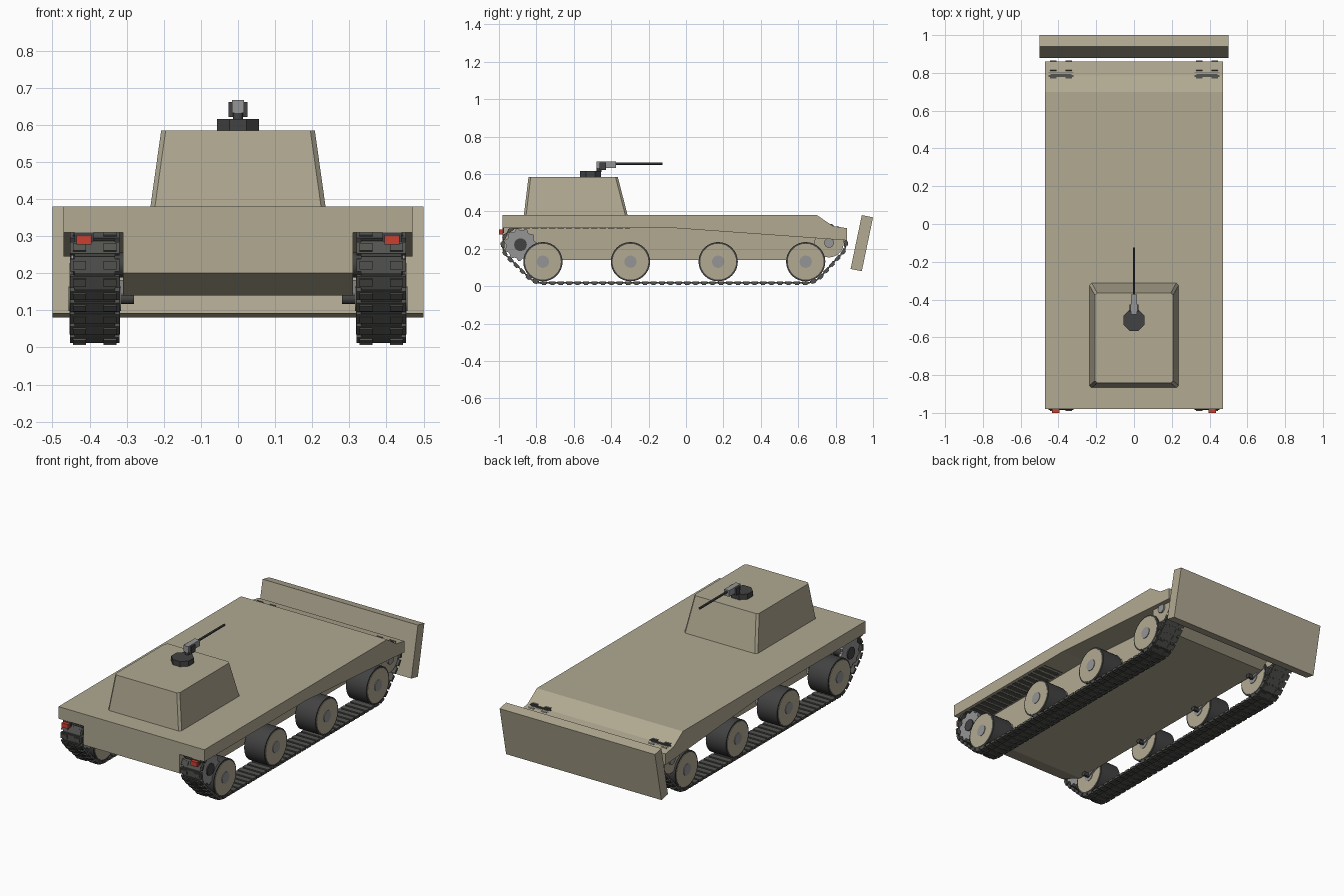
import bpy, bmesh, math
from mathutils import Matrix, Vector

if "Cube" in bpy.data.objects:
    bpy.data.objects.remove(bpy.data.objects["Cube"])


def mat(name, r, g, b):
    m = bpy.data.materials.new(name)
    m.diffuse_color = (r, g, b, 1)
    m.use_nodes = True
    m.node_tree.nodes["Principled BSDF"].inputs["Base Color"].default_value = m.diffuse_color
    return m


TAN = mat("tan_paint", 0.44, 0.40, 0.29)
DARK = mat("dark_metal", 0.055, 0.055, 0.055)
STEEL = mat("steel", 0.30, 0.30, 0.30)
RUBBER = mat("track_metal", 0.085, 0.085, 0.08)
RED = mat("lamp_red", 0.60, 0.05, 0.03)


def finish(bm, name, material, smooth=False):
    bmesh.ops.recalc_face_normals(bm, faces=bm.faces)
    me = bpy.data.meshes.new(name)
    bm.to_mesh(me)
    bm.free()
    me.materials.append(material)
    ob = bpy.data.objects.new(name, me)
    bpy.context.collection.objects.link(ob)
    if smooth:
        bpy.ops.object.select_all(action='DESELECT')
        bpy.context.view_layer.objects.active = ob
        ob.select_set(True)
        bpy.ops.object.shade_smooth_by_angle(angle=math.radians(30))
    return ob


def extrude_x(name, profile, x0, x1, material):
    """Side profile of (y, z) points swept from x0 to x1."""
    bm = bmesh.new()
    f = bm.faces.new([bm.verts.new((x0, y, z)) for y, z in profile])
    r = bmesh.ops.extrude_face_region(bm, geom=[f])
    bmesh.ops.translate(bm, vec=(x1 - x0, 0, 0),
                        verts=[v for v in r['geom'] if isinstance(v, bmesh.types.BMVert)])
    return finish(bm, name, material)


def add_box(bm, size, matrix):
    bmesh.ops.create_cube(bm, size=1, matrix=matrix @ Matrix.Diagonal((*size, 1)))


def box(name, loc, size, material):
    bm = bmesh.new()
    add_box(bm, size, Matrix.Translation(loc))
    return finish(bm, name, material)


def cyl(name, loc, r, depth, axis, material, sides=32, smooth=True):
    rot = {'x': Matrix.Rotation(math.pi / 2, 4, 'Y'),
           'y': Matrix.Rotation(math.pi / 2, 4, 'X'),
           'z': Matrix.Rotation(math.pi / sides, 4, 'Z')}[axis]
    bm = bmesh.new()
    bmesh.ops.create_cone(bm, cap_ends=True, segments=sides, radius1=r, radius2=r,
                          depth=depth, matrix=Matrix.Translation(loc) @ rot)
    return finish(bm, name, material, smooth)


# Hull: wide upper deck with fenders, narrower lower tub
extrude_x("upper_hull", [(-0.98, 0.31), (-0.98, 0.38), (0.70, 0.38), (0.785, 0.322),
                         (0.86, 0.31), (0.86, 0.245), (-0.05, 0.31)], -0.47, 0.47, TAN)
extrude_x("lower_hull", [(-0.98, 0.20), (-0.98, 0.32), (0.859, 0.30), (0.859, 0.245),
                         (0.72, 0.14), (-0.83, 0.14)], -0.31, 0.31, TAN)

# Dozer blade
extrude_x("dozer_blade", [(0.88, 0.092), (0.94, 0.08), (1.0, 0.368), (0.94, 0.38)],
          -0.5, 0.5, TAN)

# Cabin: tapered block with chamfered corner edges
bm = bmesh.new()
bmesh.ops.create_cube(bm, size=1)
for v in bm.verts:
    sx, sy, top = math.copysign(1, v.co.x), v.co.y > 0, v.co.z > 0
    if top:
        v.co = (sx * 0.207, -0.365 if sy else -0.842, 0.585)
    else:
        v.co = (sx * 0.236, -0.312 if sy else -0.867, 0.379)
corners = [e for e in bm.edges if abs(e.verts[0].co.z - e.verts[1].co.z) > 0.1]
bmesh.ops.bevel(bm, geom=corners, offset=0.012, segments=1, affect='EDGES')
finish(bm, "cabin", TAN)

# Roof hatch and machine gun
cyl("hatch", (0, -0.51, 0.60), 0.061, 0.031, 'z', DARK, 8, False)
cyl("gun_post", (0, -0.465, 0.63), 0.014, 0.04, 'z', DARK, 12)
box("gun_cradle", (0, -0.445, 0.641), (0.05, 0.035, 0.04), DARK)
box("gun_body", (0, -0.427, 0.649), (0.032, 0.105, 0.036), STEEL)
cyl("gun_barrel", (0, -0.255, 0.655), 0.0065, 0.26, 'y', DARK, 12)

# Running gear layout: (y, z, track radius)
SPROCKET = (-0.885, 0.222, 0.093)
IDLER = (0.765, 0.232, 0.088)
WHEEL_Y = (-0.765, -0.297, 0.172, 0.64)
WHEEL_Z, WHEEL_R = 0.131, 0.105


def track_path():
    """Convex belt around the sprocket, idler and end wheels."""
    pts = []
    for cy, cz, r in (SPROCKET, IDLER, (WHEEL_Y[0], WHEEL_Z, 0.112),
                      (WHEEL_Y[-1], WHEEL_Z, 0.112)):
        pts += [(cy + r * math.cos(i * math.pi / 36), cz + r * math.sin(i * math.pi / 36))
                for i in range(72)]
    pts = sorted(pts)

    def half(seq):
        out = []
        for p in seq:
            while len(out) > 1 and ((out[-1][0] - out[-2][0]) * (p[1] - out[-2][1]) -
                                    (out[-1][1] - out[-2][1]) * (p[0] - out[-2][0])) <= 0:
                out.pop()
            out.append(p)
        return out[:-1]
    return [Vector((0, y, z)) for y, z in half(pts) + half(pts[::-1])]


def resample(path, pitch):
    """Evenly spaced (position, direction) pairs along the closed path."""
    segs = list(zip(path, path[1:] + path[:1]))
    total = sum((b - a).length for a, b in segs)
    step = total / round(total / pitch)
    out, along, nxt = [], 0.0, 0.0
    for a, b in segs:
        n = (b - a).length
        while nxt < along + n and nxt < total - step * 0.5:
            out.append((a.lerp(b, (nxt - along) / n), (b - a).normalized()))
            nxt += step
        along += n
    return out


LINKS = resample(track_path(), 0.045)

for side, s in (("left", -1), ("right", 1)):
    X = s * 0.386
    # Track: shoe plate, connector bar and two raised pads per link
    bm = bmesh.new()
    for p, d in LINKS:
        n = Vector((0, d.z, -d.y))
        m = Matrix((Vector((1, 0, 0)), d, n)).transposed().to_4x4()
        m.translation = p + Vector((X, 0, 0))
        add_box(bm, (0.134, 0.034, 0.014), m)
        add_box(bm, (0.11, 0.046, 0.007), m)
        for dx in (-0.041, 0.041):
            add_box(bm, (0.036, 0.022, 0.007), m @ Matrix.Translation((dx, 0, 0.009)))
    finish(bm, side + "_track", RUBBER)

    # Road wheels: tyre, painted disc, hub, axle and swing arm
    for i, y in enumerate(WHEEL_Y, 1):
        tag = f"{side}_wheel_{i}"
        cyl(tag + "_tyre", (X, y, WHEEL_Z), WHEEL_R, 0.13, 'x', DARK)
        cyl(tag + "_disc", (X, y, WHEEL_Z), 0.096, 0.135, 'x', TAN)
        cyl(tag + "_hub", (X, y, WHEEL_Z), 0.033, 0.142, 'x', STEEL, 20)
        cyl(tag + "_axle", (s * 0.31, y, WHEEL_Z), 0.014, 0.06, 'x', DARK, 12)
        arm = box(tag + "_arm", (0, 0, 0), (0.012, 0.11, 0.028), STEEL)
        arm.location = (s * 0.313, y + 0.045, 0.15)
        arm.rotation_euler.x = math.radians(20)

    # Drive sprocket: two toothed discs on a hub
    for dx in (-0.045, 0.045):
        bm = bmesh.new()
        N = 11
        ring = []
        for k in range(N * 4):
            r = 0.087 if k % 4 in (0, 1) else 0.076
            a = k * math.tau / (N * 4)
            ring.append(bm.verts.new((X + dx - 0.008, SPROCKET[0] + r * math.cos(a),
                                      SPROCKET[1] + r * math.sin(a))))
        r = bmesh.ops.extrude_face_region(bm, geom=[bm.faces.new(ring)])
        bmesh.ops.translate(bm, vec=(0.016, 0, 0), verts=[
            v for v in r['geom'] if isinstance(v, bmesh.types.BMVert)])
        finish(bm, f"{side}_sprocket_{'inner' if dx * s < 0 else 'outer'}", STEEL)
    cyl(side + "_sprocket_hub", (s * 0.375, *SPROCKET[:2]), 0.034, 0.14, 'x', DARK, 20)

    # Idler wheel
    cyl(side + "_idler", (X, *IDLER[:2]), 0.078, 0.11, 'x', TAN)
    cyl(side + "_idler_hub", (s * 0.38, *IDLER[:2]), 0.026, 0.14, 'x', STEEL, 20)

    # Lamp with bracket
    box(side + "_lamp", (s * 0.415, -0.989, 0.29), (0.04, 0.022, 0.026), RED)
    box(side + "_lamp_bracket", (s * 0.415, -0.976, 0.30), (0.05, 0.008, 0.03), DARK)
